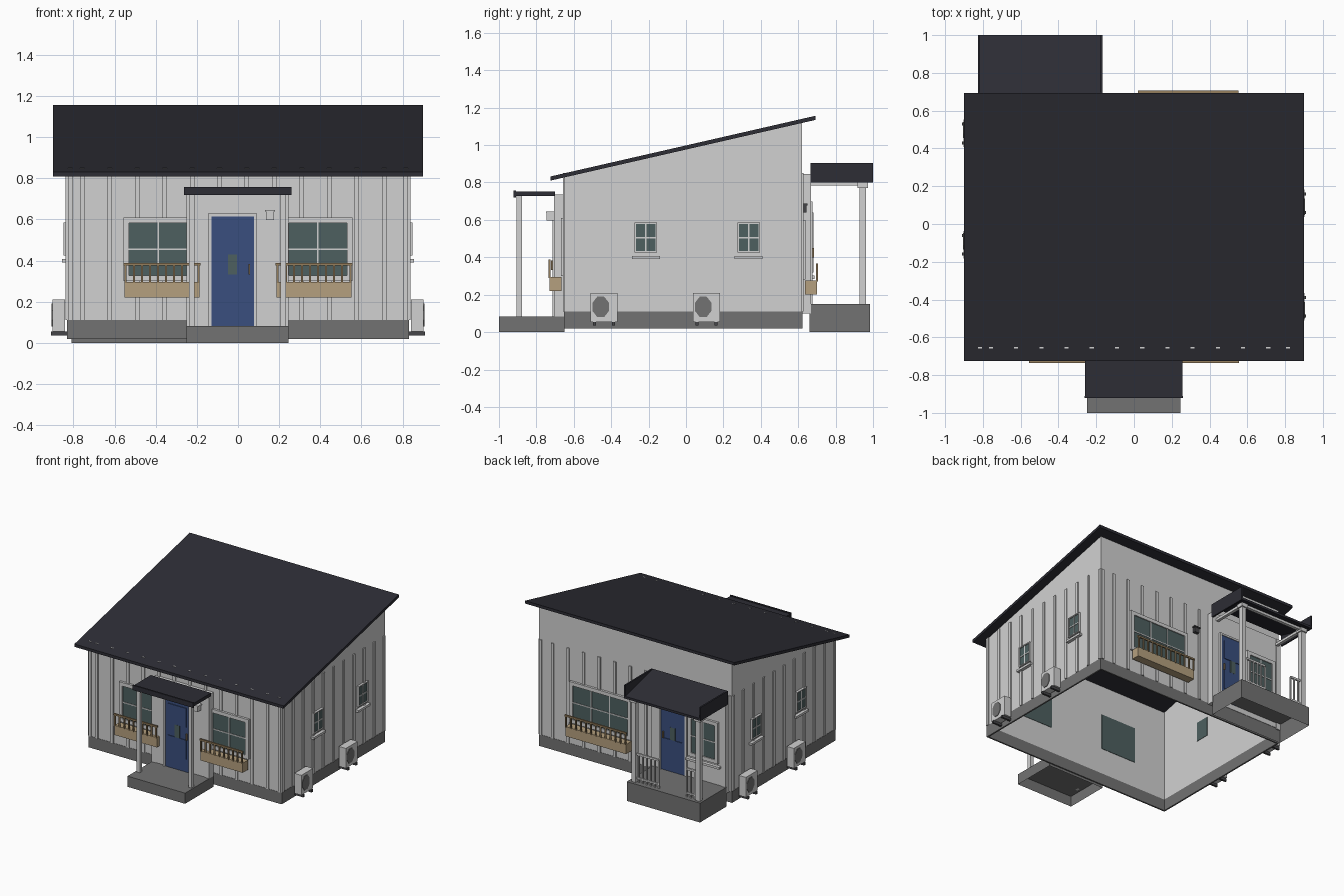
import bpy, bmesh, math
from mathutils import Matrix, Vector

if "Cube" in bpy.data.objects:
    bpy.data.objects.remove(bpy.data.objects["Cube"])


def material(name, r, g, b):
    m = bpy.data.materials.new(name)
    m.diffuse_color = (r, g, b, 1)
    m.use_nodes = True
    m.node_tree.nodes["Principled BSDF"].inputs["Base Color"].default_value = m.diffuse_color
    return m


WHITE = material("white_siding", .64, .64, .64)
GREY = material("grey_concrete", .17, .17, .17)
ROOF = material("dark_roof", .026, .026, .035)
BLUE = material("blue_door", .042, .078, .21)
GLASS = material("window_glass", .075, .115, .115)
TAN = material("tan_planter", .46, .35, .21)
BROWN = material("brown_rail", .30, .21, .11)
DARK = material("dark_metal", .06, .06, .065)

# House extents
X, YF, YB = .83, -.65, .62


def finish(name, bm, mat):
    bmesh.ops.recalc_face_normals(bm, faces=bm.faces)
    me = bpy.data.meshes.new(name)
    bm.to_mesh(me)
    bm.free()
    me.materials.append(mat)
    ob = bpy.data.objects.new(name, me)
    bpy.context.collection.objects.link(ob)
    return ob


def boxes(name, mat, items, open_bottom=False):
    """One object from boxes given as (x0, x1, y0, y1, z0, z1)."""
    bm = bmesh.new()
    for x0, x1, y0, y1, z0, z1 in items:
        mtx = Matrix.Translation(((x0 + x1) / 2, (y0 + y1) / 2, (z0 + z1) / 2)) @ \
            Matrix.Diagonal((abs(x1 - x0), abs(y1 - y0), z1 - z0, 1))
        bmesh.ops.create_cube(bm, size=1, matrix=mtx)
    if open_bottom:
        bm.normal_update()
        bmesh.ops.delete(bm, geom=[f for f in bm.faces if f.normal.z < -.9], context='FACES')
    return finish(name, bm, mat)


def prism(name, mat, profile, spans):
    """Extrude a (y, z) profile along x over every span."""
    bm = bmesh.new()
    for x0, x1 in spans:
        f = bm.faces.new([bm.verts.new((x0, y, z)) for y, z in profile])
        g = bmesh.ops.extrude_face_region(bm, geom=[f])
        bmesh.ops.translate(bm, vec=(x1 - x0, 0, 0),
                            verts=[v for v in g["geom"] if isinstance(v, bmesh.types.BMVert)])
    return finish(name, bm, mat)


def on(side, u0, u1, d0, d1, z0, z1):
    """Box on a wall: u along the wall, d outwards from it."""
    if side == "front":
        return (u0, u1, YF - d1, YF - d0, z0, z1)
    if side == "back":
        return (u0, u1, YB + d0, YB + d1, z0, z1)
    s = 1 if side == "right" else -1
    a, b = sorted((s * (X + d0), s * (X + d1)))
    return (a, b, u0, u1, z0, z1)


def roof_z(y):
    return .81 + (y + .725) * .229


# Walls, base and roof
T = .01
prism("side_walls", WHITE, [(YF, .11), (YB, .11), (YB, roof_z(YB) + .004), (YF, roof_z(YF) + .004)],
      [(-X, -X + T), (X - T, X)])
boxes("front_back_walls", WHITE, [(-X, X, YF, YF + T, .11, roof_z(YF) + .004),
                                  (-X, X, YB - T, YB, .11, roof_z(YB))])
boxes("base_skirt", GREY, [(-X, X, YF - .002, YF + T, .02, .11), (-X, X, YB - T, YB + .002, .02, .11),
                           (-X - .002, -X + T, YF, YB, .02, .11), (X - T, X + .002, YF, YB, .02, .11)])
prism("main_roof", ROOF, [(-.725, .81), (.693, roof_z(.693)), (.693, roof_z(.693) + .022), (-.725, .832)],
      [(-.90, .90)])

# Vertical siding strips
strips = []
for side in ("front", "back"):
    for u in [-.815] + [-.624 + .1335 * k for k in range(-1, 11)] + [.815]:
        strips.append(on(side, u - .011, u + .011, 0, .008, .11, .85))
for side in ("left", "right"):
    for k in range(11):
        u = YF + .012 + k * (YB - YF - .024) / 10
        strips.append(on(side, u - .011, u + .011, 0, .008, .11, max(.83, min(.85, roof_z(u)))))
boxes("siding_strips", WHITE, strips)

# Projecting entry panels with corner trim
boxes("front_entry_panel", WHITE, [(-.245, .24, -.70, YF, .083, .735)] +
      [(s - .018, s + .018, -.705, YF, .083, .735) for s in (-.232, .227)])
boxes("back_entry_panel", WHITE, [(-.805, -.18, YB, .663, .11, .845)] +
      [(s - .018, s + .018, YB, .668, .10, .845) for s in (-.79, -.19)])


def window(name, side, u0, u1, z0, z1, panes=2, w=.028, base=0, sill=False):
    """Glass through the wall, frame, glazing bars and optional sill."""
    boxes(name + "_glass", GLASS, [on(side, u0 + w / 2, u1 - w / 2, base - .013, base + .010, z0 + w / 2, z1 - w / 2)])
    d0, d1 = base, base + .018
    fr = [on(side, u0, u0 + w, d0, d1, z0, z1), on(side, u1 - w, u1, d0, d1, z0, z1),
          on(side, u0, u1, d0, d1, z0, z0 + w), on(side, u0, u1, d0, d1, z1 - w, z1)]
    zc = (z0 + z1) / 2
    fr.append(on(side, u0, u1, d0, base + .014, zc - .004, zc + .004))
    for k in range(1, panes):
        u = u0 + w + (u1 - u0 - 2 * w) * k / panes
        fr.append(on(side, u - .004, u + .004, d0, base + .014, z0, z1))
    if sill:
        fr.append(on(side, u0 - .015, u1 + .015, d0, base + .025, z0 - .035, z0 - .018))
    boxes(name + "_frame", WHITE, fr)


for s, n in ((-1, "left"), (1, "right")):
    a, b = sorted((s * .22, s * .557))
    window("front_%s_window" % n, "front", a, b, .30, .61)
    for y, p in ((-.215, "front"), (.335, "back")):
        window("%s_wall_%s_window" % (n, p), n, y - .06, y + .06, .425, .585, w=.008, sill=True)
window("back_wide_window", "back", .03, .56, .28, .60, panes=3)
window("back_porch_window", "back", -.75, -.49, .32, .64, base=.043, sill=True)


def planter(name, side, u0, u1, z):
    """Window box with a small baluster railing."""
    boxes(name + "_box", TAN, [on(side, u0, u1, .015, .08, z, z + .075)])
    n = round((u1 - u0) / .042)
    rail = [on(side, u0 - .004, u1 + .004, .074, .086, z + .155, z + .168)]
    for k in range(n + 1):
        u = u0 + .006 + (u1 - u0 - .012) * k / n
        rail.append(on(side, u - .005, u + .005, .075, .085, z + .07, z + .158))
    boxes(name + "_rail", BROWN, rail)


planter("front_left_planter", "front", -.552, -.187, .22)
planter("front_right_planter", "front", .187, .552, .22)
planter("back_planter", "back", .025, .548, .20)


def door(name, side, u0, z0, base):
    """Panelled door with a white surround, small pane and handle."""
    u1, z1 = u0 + .207, z0 + .532
    boxes(name + "_surround", WHITE, [on(side, u0 - .015, u0, base, base + .014, z0, z1 + .015),
                                      on(side, u1, u1 + .015, base, base + .014, z0, z1 + .015),
                                      on(side, u0, u1, base, base + .014, z1, z1 + .015)])
    boxes(name, BLUE, [on(side, u0, u1, base, base + .008, z0, z1)] +
          [on(side, u0 + .025, u1 - .025, base, base + .013, z0 + a, z0 + a + .15) for a in (.1, .347)])
    c = (u0 + u1) / 2
    boxes(name + "_pane", GLASS, [on(side, c - .022, c + .022, base, base + .014, z0 + .25, z0 + .347)])
    boxes(name + "_handle", BROWN, [on(side, u1 - .025, u1 - .018, base, base + .022, z0 + .25, z0 + .30)])


door("front_door", "front", -.13, .083, .05)
door("back_door", "back", -.462, .15, .043)

# Front porch
boxes("front_porch_slab", GREY, [(-.25, .245, -1.0, -.65, 0, .083)], open_bottom=True)
boxes("front_porch_posts", WHITE, [(s - .014, s + .014, -.905, -.877, .083, .73) for s in (-.225, .22)])
boxes("front_canopy", ROOF, [(-.26, .258, -.915, -.70, .727, .752), (-.262, .26, -.922, -.91, .72, .758)])

# Back porch: slab, posts with caps, beams and short railings
boxes("back_porch_slab", GREY, [(-.81, -.18, .66, .985, 0, .15)], open_bottom=True)
posts = []
for s in (-.775, -.222):
    posts += [(s - .018, s + .018, .927, .963, .15, .80), (s - .028, s + .028, .917, .973, .77, .80)]
    posts.append((s - .012, s + .012, .665, .945, .785, .805))
posts.append((-.775, -.222, .933, .957, .785, .805))
boxes("back_porch_posts", WHITE, posts)
rails = []
for a, b in ((-.43, -.222), (-.775, -.67)):
    rails += [(a, b, .938, .952, .36, .375), (a, b, .938, .952, .175, .187)]
    n = round((b - a) / .035)
    rails += [(a + (b - a) * k / n - .005, a + (b - a) * k / n + .005, .940, .950, .15, .365) for k in range(n + 1)]
boxes("back_porch_rails", WHITE, rails)
# Sloped canopy sheet between upright end boards
prism("back_canopy", ROOF, [(.665, .887), (1.0, .80), (1.0, .818), (.665, .905)], [(-.825, -.17)])
boxes("back_canopy_ends", ROOF, [(-.827, -.815, .665, 1.0, .80, .905), (-.18, -.168, .665, 1.0, .80, .905)])

# Wall lamps
boxes("front_lamp", WHITE, [(.137, .175, -.745, -.705, .597, .64), (.132, .18, -.748, -.70, .638, .646)])
boxes("back_lamp", DARK, [(-.07, -.03, YB, .645, .64, .68), (-.075, -.025, YB, .65, .678, .688)])

# Heat pump units with eight-sided fans
for side, s, ys in (("right", 1, (-.438, .11)), ("left", -1, (.48, -.11))):
    for i, y in enumerate(ys):
        name = "%s_heat_pump_%d" % (side, i + 1)
        boxes(name, WHITE, [on(side, y - .072, y + .072, .012, .072, .055, .21)])
        boxes(name + "_feet", DARK, [on(side, y + o - .008, y + o + .008, 0, .08, .035, .055) for o in (-.05, .05)])
        bm = bmesh.new()
        c = Vector((s * (X + .072), y - s * .018, .135))
        mtx = Matrix.Translation(c) @ Matrix.Rotation(math.pi / 2, 4, 'Y') @ Matrix.Diagonal((1.15, .9, 1, 1)) @ \
            Matrix.Rotation(math.pi / 8, 4, 'Z')
        bmesh.ops.create_cone(bm, cap_ends=True, segments=8, radius1=.052, radius2=.052, depth=.008, matrix=mtx)
        finish(name + "_fan", bm, GREY)
